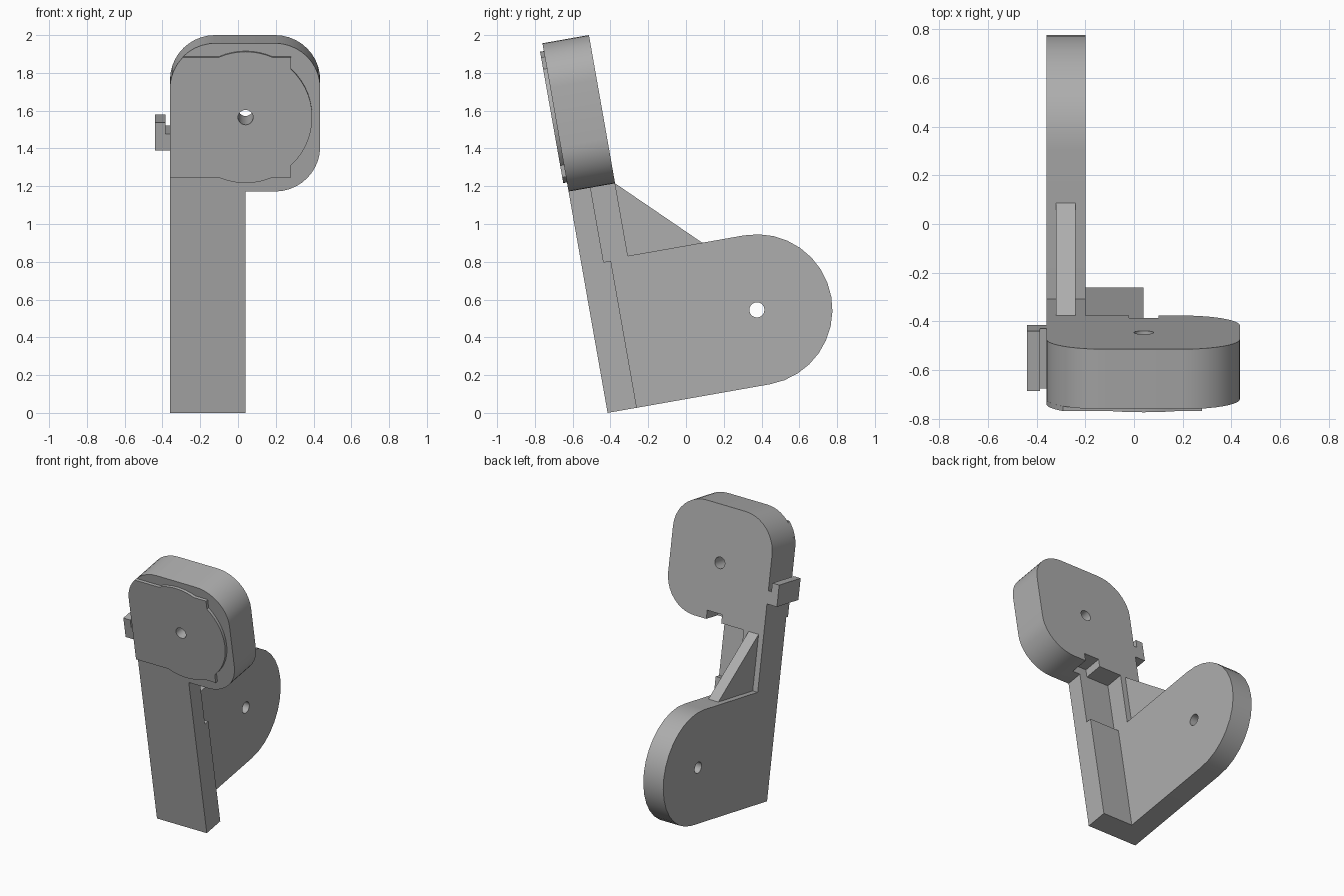
import bpy, bmesh
from math import sin, cos, pi, radians, sqrt, asin
from mathutils import Matrix

default = bpy.data.objects.get("Cube")
if default:
    bpy.data.objects.remove(default, do_unlink=True)

grey = bpy.data.materials.new("plain grey")
grey.use_nodes = True
COLOUR = (0.42, 0.42, 0.42, 1)
grey.diffuse_color = COLOUR
grey.node_tree.nodes["Principled BSDF"].inputs["Base Color"].default_value = COLOUR

# The whole bracket leans back ten degrees about its lower front edge
LEAN = Matrix.Translation((0, -0.415, 0)) @ Matrix.Rotation(radians(10), 4, 'X')

LEFT, INNER, RIGHT = -0.36, -0.20, 0.04    # side planes of arm and column
DEPTH, TALL = 0.25, 1.19                   # body depth, underside of head
TOP, EDGE, R = 1.987, 0.435, 0.24          # head top, head side, corner radius
HOLE_X, HOLE_Z = 0.04, 1.592


def arc(cx, cy, r, start, end, steps=10):
    """Points on an arc, angles in radians."""
    return [(cx + r * cos(start + (end - start) * i / steps),
             cy + r * sin(start + (end - start) * i / steps)) for i in range(steps + 1)]


def prism(name, profile, axis, a, b):
    """Extrude a profile along x (profile is y, z) or along y (profile is x, z)."""
    bm = bmesh.new()
    place = (lambda p, d: (d, p[0], p[1])) if axis == 'X' else (lambda p, d: (p[0], d, p[1]))
    face = bm.faces.new([bm.verts.new(place(p, a)) for p in profile])
    moved = bmesh.ops.extrude_face_region(bm, geom=[face])["geom"]
    shift = place((0, 0), b - a)
    bmesh.ops.translate(bm, vec=shift, verts=[v for v in moved if isinstance(v, bmesh.types.BMVert)])
    bmesh.ops.recalc_face_normals(bm, faces=bm.faces)
    bm.transform(LEAN)
    mesh = bpy.data.meshes.new(name)
    bm.to_mesh(mesh)
    bm.free()
    mesh.materials.append(grey)
    obj = bpy.data.objects.new(name, mesh)
    bpy.context.collection.objects.link(obj)
    return obj


def rect(x0, z0, x1, z1):
    return [(x0, z0), (x1, z0), (x1, z1), (x0, z1)]


def select(obj):
    bpy.ops.object.select_all(action='DESELECT')
    obj.select_set(True)
    bpy.context.view_layer.objects.active = obj


def cut(obj, cutter):
    """Subtract the cutter, then discard it."""
    cutter.hide_render = True
    mod = obj.modifiers.new("cut", 'BOOLEAN')
    mod.operation, mod.solver, mod.object = 'DIFFERENCE', 'EXACT', cutter
    select(obj)
    bpy.ops.object.modifier_apply(modifier=mod.name)
    bpy.data.objects.remove(cutter, do_unlink=True)


def circle(cx, cz, r=0.04):
    return arc(cx, cz, r, 0, 2 * pi, 24)[:-1]


# Side arm: upright plus a round-ended lever with a pivot hole
arm = prism("side_arm",
            [(0, 0)] + arc(0.873, 0.4, 0.4, -pi / 2, pi / 2, 16)
            + [(DEPTH, 0.8), (DEPTH, TALL), (0, TALL)], 'X', LEFT, INNER)
cut(arm, prism("pivot_cutter", circle(0.873, 0.4), 'X', LEFT - 0.1, INNER + 0.1))

# Front column, thinner above its step
column = prism("front_column",
               [(0, 0), (0.157, 0), (0.157, 0.79), (0.118, 0.79), (0.118, TALL), (0, TALL)],
               'X', INNER, RIGHT)

# Triangular rib between upright and lever
rib = prism("corner_rib", [(DEPTH, 0.8), (0.65, 0.8), (DEPTH, TALL)], 'X', -0.32, -0.24)

# Head: block with three rounded corners
corner_x, corner_l = EDGE - R, LEFT + R
head = prism("head",
             [(LEFT, TALL)] + arc(corner_x, TALL + R, R, -pi / 2, 0)
             + arc(corner_x, TOP - R, R, 0, pi / 2)
             + arc(corner_l, TOP - R, R, pi / 2, pi), 'Y', 0, DEPTH)
cut(head, prism("notch_cutter", rect(-0.02, TALL - 0.1, 0.10, TALL + 0.06), 'Y', 0.118, DEPTH + 0.1))

# Raised face plate: a rectangle merged with a disc, trimmed to the head's corner
PR, HALF, SIDE = 0.353, 0.323, 0.24
low, high = HOLE_Z - HALF, HOLE_Z + HALF
rise, flare = asin(HALF / PR), asin(sqrt(PR ** 2 - SIDE ** 2) / PR)
trim = asin((high - TOP + R) / R)
plate = prism("face_plate",
              [(LEFT, low)]
              + arc(HOLE_X, HOLE_Z, PR, rise - pi, -rise, 8)
              + [(HOLE_X + SIDE, low)]
              + arc(HOLE_X, HOLE_Z, PR, -flare, flare, 14)
              + [(HOLE_X + SIDE, high)]
              + arc(HOLE_X, HOLE_Z, PR, rise, pi - rise, 8)
              + arc(corner_l, TOP - R, R, pi - trim, pi, 8), 'Y', -0.02, 0)

# Axle hole through plate and head
for part in (head, plate):
    cut(part, prism("axle_cutter", circle(HOLE_X, HOLE_Z), 'Y', -0.1, DEPTH + 0.1))

# Side hook with a stepped top
hook = prism("side_hook",
             [(-0.44, 1.41), (LEFT, 1.41), (LEFT, 1.50), (-0.385, 1.50),
              (-0.385, 1.56), (-0.44, 1.56)], 'Y', 0, DEPTH)

for part in (arm, head, plate):
    select(part)
    bpy.ops.object.shade_smooth_by_angle(angle=radians(30))
